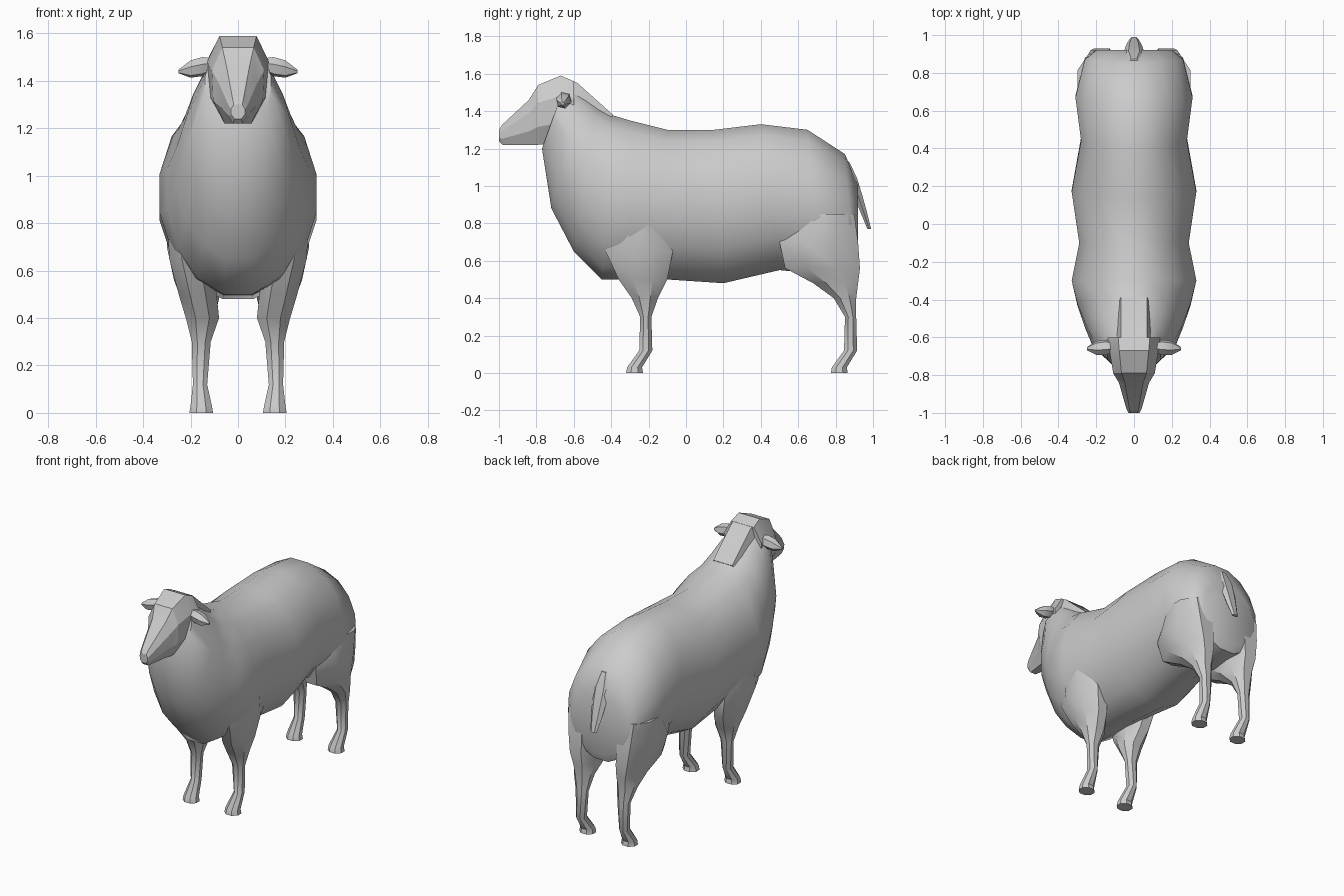
import bpy, bmesh, math
from mathutils import Vector

default_cube = bpy.data.objects.get("Cube")
if default_cube:
    bpy.data.objects.remove(default_cube)

# One light grey for the whole animal
grey = (0.6, 0.6, 0.6, 1)
wool = bpy.data.materials.new("light_grey")
wool.use_nodes = True
wool.diffuse_color = grey
wool.node_tree.nodes["Principled BSDF"].inputs["Base Color"].default_value = grey

SIDEWAYS = Vector((1, 0, 0))
BACKWARD = Vector((0, 1, 0))


def loft(name, rings, sharp_angle):
    """Skin a list of closed rings, cap both ends and shade smooth by angle."""
    bm = bmesh.new()
    rows = [[bm.verts.new(point) for point in ring] for ring in rings]
    for lower, upper in zip(rows, rows[1:]):
        for i in range(len(lower)):
            bm.faces.new((lower[i - 1], lower[i], upper[i], upper[i - 1]))
    bm.faces.new(rows[0])
    bm.faces.new(rows[-1])
    bmesh.ops.recalc_face_normals(bm, faces=bm.faces)
    mesh = bpy.data.meshes.new(name)
    bm.to_mesh(mesh)
    bm.free()
    mesh.materials.append(wool)
    part = bpy.data.objects.new(name, mesh)
    bpy.context.collection.objects.link(part)
    bpy.ops.object.select_all(action='DESELECT')
    part.select_set(True)
    bpy.context.view_layer.objects.active = part
    bpy.ops.object.shade_smooth_by_angle(angle=math.radians(sharp_angle))


def oval(centre, up, across, sides):
    """Ring of points around a centre, given its two half axes."""
    grow = 1 / math.cos(math.pi / sides)
    angles = [math.tau * (i + 0.5) / sides for i in range(sides)]
    return [centre + grow * (up * math.cos(a) + across * math.sin(a)) for a in angles]


# Body and neck, from rump to throat: top y and z, bottom y and z, half width
body_sections = [
    (0.92, 1, 0.92, 0.6, 0.2),
    (0.85, 1.17, 0.9, 0.55, 0.26),
    (0.65, 1.3, 0.7, 0.53, 0.31),
    (0.4, 1.33, 0.5, 0.55, 0.28),
    (0.15, 1.3, 0.2, 0.48, 0.33),
    (-0.1, 1.3, -0.1, 0.5, 0.29),
    (-0.3, 1.35, -0.3, 0.5, 0.33),
    (-0.4, 1.38, -0.45, 0.5, 0.3),
    (-0.47, 1.43, -0.6, 0.65, 0.26),
    (-0.53, 1.48, -0.72, 0.88, 0.22),
    (-0.64, 1.56, -0.77, 1.2, 0.14),
]
body_rings = []
for top_y, top_z, low_y, low_z, half_width in body_sections:
    top = Vector((0, top_y, top_z))
    low = Vector((0, low_y, low_z))
    body_rings.append(oval((top + low) / 2, (top - low) / 2, SIDEWAYS * half_width, 16))
loft("body", body_rings, 50)

# Flat crest running up the back of the neck
crest_rings = []
for y, z in [(-0.39, 1.38), (-0.58, 1.55), (-0.67, 1.59)]:
    crest_rings.append([(-0.07, y, z), (0.07, y, z),
                        (0.11, y - 0.05, z - 0.1), (-0.11, y - 0.05, z - 0.1)])
loft("neck_crest", crest_rings, 25)

# Head, from poll to nose: y, top z, jaw z, cheek half width
head_sections = [
    (-0.6, 1.56, 1.25, 0.14),
    (-0.67, 1.59, 1.23, 0.13),
    (-0.79, 1.54, 1.22, 0.11),
    (-0.84, 1.46, 1.22, 0.08),
    (-0.98, 1.33, 1.22, 0.04),
    (-1, 1.3, 1.24, 0.03),
]
# Cross-section of the head: share of the width, share of the height
head_outline = [(0.6, 1), (1, 0.7), (0.95, 0.3), (0.5, 0)]
head_rings = []
for y, top, jaw, cheek in head_sections:
    left_half = [Vector((cheek * across, y, jaw + (top - jaw) * height))
                 for across, height in head_outline]
    right_half = [Vector((-p.x, p.y, p.z)) for p in reversed(left_half)]
    head_rings.append(left_half + right_half)
loft("head", head_rings, 20)

# Foot shared by all legs: z, y from the hoof, half depth, x, half width
foot = [
    (0, 0, 0.045, 0.155, 0.05),
    (0.03, 0, 0.04, 0.155, 0.045),
    (0.12, 0.06, 0.035, 0.16, 0.03),
    (0.3, 0.06, 0.03, 0.155, 0.04),
]
# Upper legs: z, y, half depth, x, half width
shoulder = [
    (0.4, -0.22, 0.07, 0.15, 0.07),
    (0.5, -0.23, 0.13, 0.17, 0.08),
    (0.65, -0.25, 0.18, 0.2, 0.09),
    (0.85, -0.25, 0.1, 0.23, 0.07),
]
haunch = [
    (0.4, 0.85, 0.06, 0.16, 0.06),
    (0.48, 0.8, 0.12, 0.16, 0.08),
    (0.56, 0.73, 0.2, 0.17, 0.1),
    (0.7, 0.71, 0.21, 0.18, 0.12),
    (0.85, 0.75, 0.15, 0.2, 0.1),
]


def build_leg(name, side, hoof_y, upper):
    lower = [(z, hoof_y + shift, *rest) for z, shift, *rest in foot]
    loft(name, [oval(Vector((side * x, y, z)), BACKWARD * depth, SIDEWAYS * width, 8)
                for z, y, depth, x, width in lower + upper], 35)


def build_leaf(name, start, end, thin, wide, fullness):
    """Tapered leaf shape between two points, widest along its middle."""
    rings = []
    for share in fullness:
        step = len(rings) / (len(fullness) - 1)
        rings.append(oval(start.lerp(end, step), thin * share, wide * share, 6))
    loft(name, rings, 30)


for side_name, side in (("left", 1), ("right", -1)):
    build_leg(side_name + "_front_leg", side, -0.275, shoulder)
    build_leg(side_name + "_hind_leg", side, 0.82, haunch)
    build_leaf(side_name + "_ear",
               Vector((side * 0.1, -0.65, 1.47)), Vector((side * 0.25, -0.66, 1.44)),
               Vector((0, 0.035, 0.01)), Vector((0, -0.01, 0.035)),
               [0.6, 1, 0.9, 0.2])

# Tail hanging behind the rump
build_leaf("tail", Vector((0, 0.86, 1.13)), Vector((0, 0.98, 0.77)),
           BACKWARD * 0.025, SIDEWAYS * 0.05, [0.5, 1, 0.9, 0.7, 0.4])
